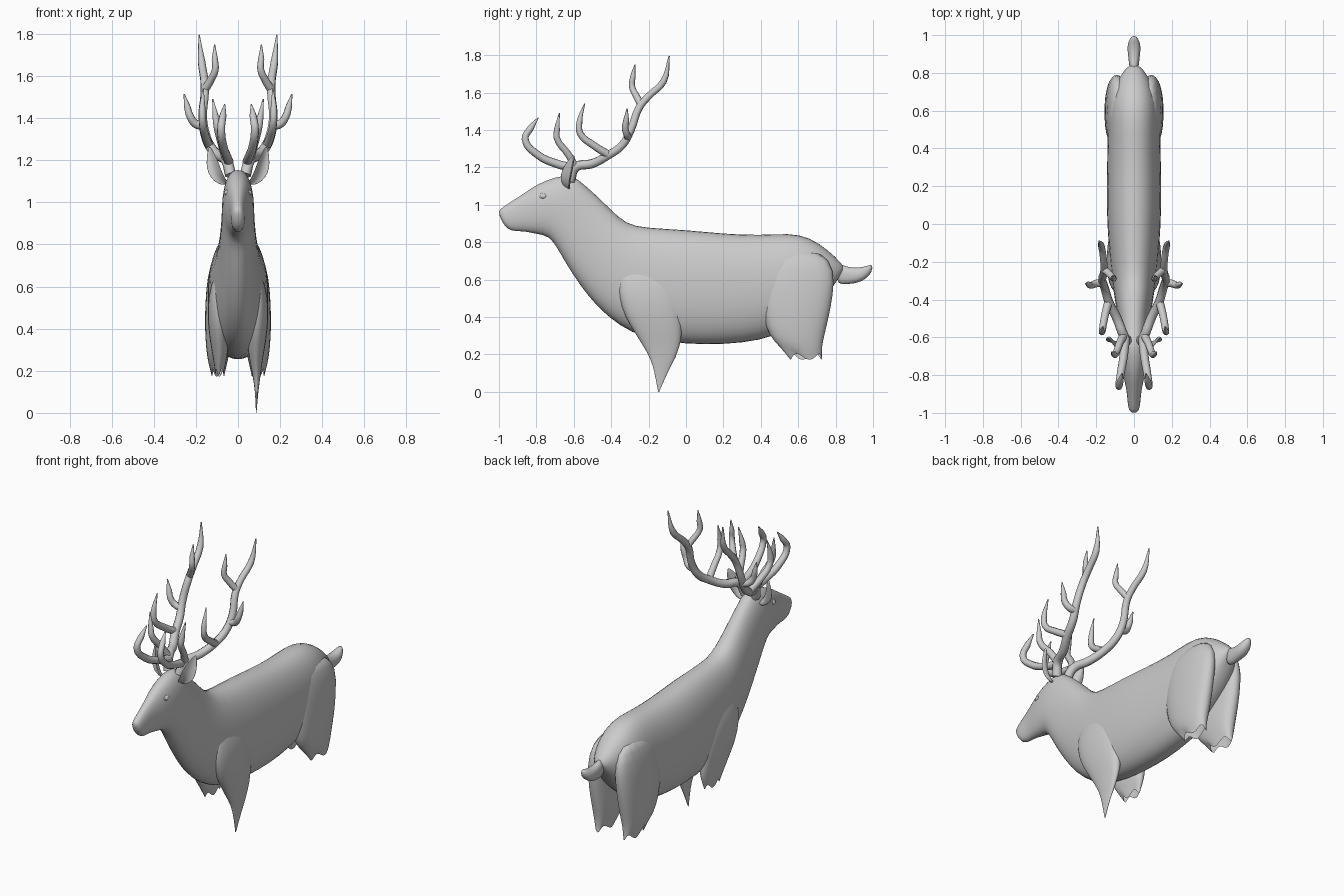
import bpy, bmesh, math
from mathutils import Vector

def spow(v, e):
    return math.copysign(abs(v) ** e, v)

def oval(c, u, v, n=16, e=0.9):
    """Rounded ring about c with half-axes u and v."""
    c, u, v = Vector(c), Vector(u), Vector(v)
    return [c + u * spow(math.sin(2 * math.pi * i / n), e)
              + v * spow(math.cos(2 * math.pi * i / n), e) for i in range(n)]

def loft(name, rings, cap_end=True, subsurf=1):
    bm = bmesh.new()
    vs = [[bm.verts.new(p) for p in r] for r in rings]
    n = len(vs[0])
    for a, b in zip(vs, vs[1:]):
        for i in range(n):
            j = (i + 1) % n
            bm.faces.new((a[i], a[j], b[j], b[i]))
    bm.faces.new(vs[0])
    if cap_end:
        bm.faces.new(vs[-1])
    bmesh.ops.recalc_face_normals(bm, faces=bm.faces)
    me = bpy.data.meshes.new(name)
    bm.to_mesh(me)
    bm.free()
    me.shade_smooth()
    ob = bpy.data.objects.new(name, me)
    bpy.context.collection.objects.link(ob)
    if subsurf:
        ob.modifiers.new("Smooth", 'SUBSURF').levels = subsurf
        ob.modifiers["Smooth"].render_levels = subsurf
    return ob

def spine_ring(ty, tz, by, bz, w, e=0.9):
    """Ring through a back point and an underside point, half-width w."""
    t, b = Vector((0, ty, tz)), Vector((0, by, bz))
    return oval((t + b) / 2, (w, 0, 0), (t - b) / 2, 20, e)

def leg_ring(s, z, y0, y1, x0, x1):
    return oval((s * (x0 + x1) / 2, (y0 + y1) / 2, z),
                (s * (x1 - x0) / 2, 0, 0), (0, (y1 - y0) / 2, 0), 16, 0.85)

# Head, neck and trunk in one skin
loft("body", [spine_ring(*s) for s in [
    (-1.005, .965, -.99, .92, .018), (-.985, .985, -.955, .865, .032),
    (-.93, 1.02, -.91, .857, .036), (-.87, 1.06, -.86, .857, .042),
    (-.79, 1.115, -.80, .842, .06), (-.70, 1.15, -.73, .832, .073),
    (-.61, 1.165, -.685, .76, .078), (-.55, 1.115, -.64, .68, .079),
    (-.48, 1.055, -.57, .57, .085), (-.40, .975, -.48, .455, .095),
    (-.32, .90, -.36, .35, .113), (-.22, .88, -.22, .28, .127),
    (0, .87, 0, .25, .145), (.2, .848, .2, .248, .147),
    (.4, .84, .4, .27, .142), (.55, .852, .53, .32, .14),
    (.66, .83, .64, .40, .13), (.76, .76, .72, .47, .10),
    (.83, .69, .785, .56, .055), (.85, .66, .81, .60, .03)]])

# Short tail
loft("tail", [spine_ring(*s) for s in [
    (.80, .70, .80, .57, .022), (.86, .665, .87, .575, .028),
    (.92, .663, .925, .583, .036), (.96, .67, .965, .605, .033),
    (1.0, .685, .995, .64, .012)]])

HAUNCH = [(.76, .47, .73, .04, .115), (.65, .415, .80, .03, .147),
          (.52, .40, .79, .03, .157), (.40, .41, .767, .03, .159),
          (.30, .44, .742, .035, .152), (.24, .50, .728, .05, .143),
          (.17, .555, .728, .065, .125)]
SHOULDER = [(.72, -.32, -.12, .04, .09), (.60, -.37, -.06, .04, .135),
            (.50, -.36, -.03, .04, .147), (.40, -.33, -.02, .04, .143),
            (.30, -.265, -.02, .045, .127), (.25, -.235, -.03, .055, .117),
            (.18, -.19, -.055, .068, .108)]

def jagged(ring, amount):
    """Torn lower edge of a leg stump."""
    return [p + Vector((0, 0, amount * (i % 4 in (1, 2)))) for i, p in enumerate(ring)]

for s, side in ((1, "right"), (-1, "left")):
    # Hind and fore upper legs, open below
    rings = [leg_ring(s, *r) for r in HAUNCH]
    rings[-1] = jagged(rings[-1], .035)
    loft("haunch_" + side, rings, cap_end=False)
    rings = [leg_ring(s, *r) for r in SHOULDER]
    if s > 0:   # one fore leg tapers to a thin point at the ground
        rings += [leg_ring(s, .10, -.168, -.10, .082, .096),
                  leg_ring(s, 0, -.149, -.143, .085, .088)]
    else:
        rings[-1] = jagged(rings[-1], .03)
    loft("shoulder_" + side, rings, cap_end=False)

    # Leaf-shaped cupped ear
    ear = []
    for x, y, z, w in ((.055, -.625, 1.085, .022), (.085, -.63, 1.11, .034),
                       (.105, -.625, 1.15, .042), (.118, -.615, 1.195, .036),
                       (.128, -.605, 1.235, .02), (.135, -.60, 1.265, .004)):
        ring = oval((s * x, y, z), (s * .75 * w, .6 * w, -.3 * w),
                    (s * .004, -.006, 0), 12, 1)
        for i, p in enumerate(ring):   # curl both rims forward
            k = math.sin(2 * math.pi * i / 12) ** 2
            p += Vector((s * .3, -.8, 0)) * w * .7 * k
        ear.append(ring)
    loft("ear_" + side, ear)

    # Eye with raised lid
    for nm, r, dx in (("eye_", .014, .004), ("eyelid_", .02, -.004)):
        bpy.ops.mesh.primitive_uv_sphere_add(segments=12, ring_count=8, radius=r,
                                             location=(s * (.052 + dx), -.763, 1.045))
        eye = bpy.context.object
        eye.name = nm + side
        eye.scale = (.7, 1.3, .9)
        eye.data.shade_smooth()

    # Antler: main beam then tines, each a tapering tube
    cu = bpy.data.curves.new("antler_" + side, 'CURVE')
    cu.dimensions = '3D'
    cu.bevel_depth = 1.0
    cu.bevel_resolution = 2
    cu.resolution_u = 4
    cu.use_fill_caps = True
    for r0, pts in (
        (.027, [(.035, -.62, 1.13), (.055, -.59, 1.20), (.09, -.50, 1.22), (.13, -.42, 1.262),
                (.155, -.34, 1.32), (.168, -.295, 1.40), (.158, -.25, 1.52),
                (.16, -.20, 1.58), (.172, -.12, 1.66), (.185, -.09, 1.795)]),
        (.024, [(.045, -.60, 1.195), (.055, -.70, 1.222), (.07, -.79, 1.265),
                (.08, -.86, 1.35), (.072, -.83, 1.41), (.063, -.79, 1.465)]),
        (.022, [(.055, -.59, 1.20), (.075, -.63, 1.27), (.098, -.69, 1.355),
                (.105, -.69, 1.40), (.12, -.677, 1.49)]),
        (.022, [(.135, -.41, 1.265), (.155, -.49, 1.315), (.168, -.565, 1.38),
                (.17, -.57, 1.44), (.165, -.542, 1.54)]),
        (.022, [(.16, -.31, 1.365), (.20, -.315, 1.372), (.228, -.325, 1.41),
                (.24, -.32, 1.45), (.256, -.315, 1.515)]),
        (.020, [(.157, -.24, 1.535), (.13, -.265, 1.58), (.108, -.288, 1.63),
                (.11, -.285, 1.68), (.111, -.273, 1.75)])):
        sp = cu.splines.new('BEZIER')
        sp.bezier_points.add(len(pts) - 1)
        for i, (bp, p) in enumerate(zip(sp.bezier_points, pts)):
            bp.co = (s * p[0], p[1], p[2])
            bp.handle_left_type = bp.handle_right_type = 'AUTO'
            t = i / (len(pts) - 1)
            bp.radius = r0 * (1 - .35 * t) * (1 if t < 1 else .2)
    bpy.context.collection.objects.link(bpy.data.objects.new("antler_" + side, cu))
